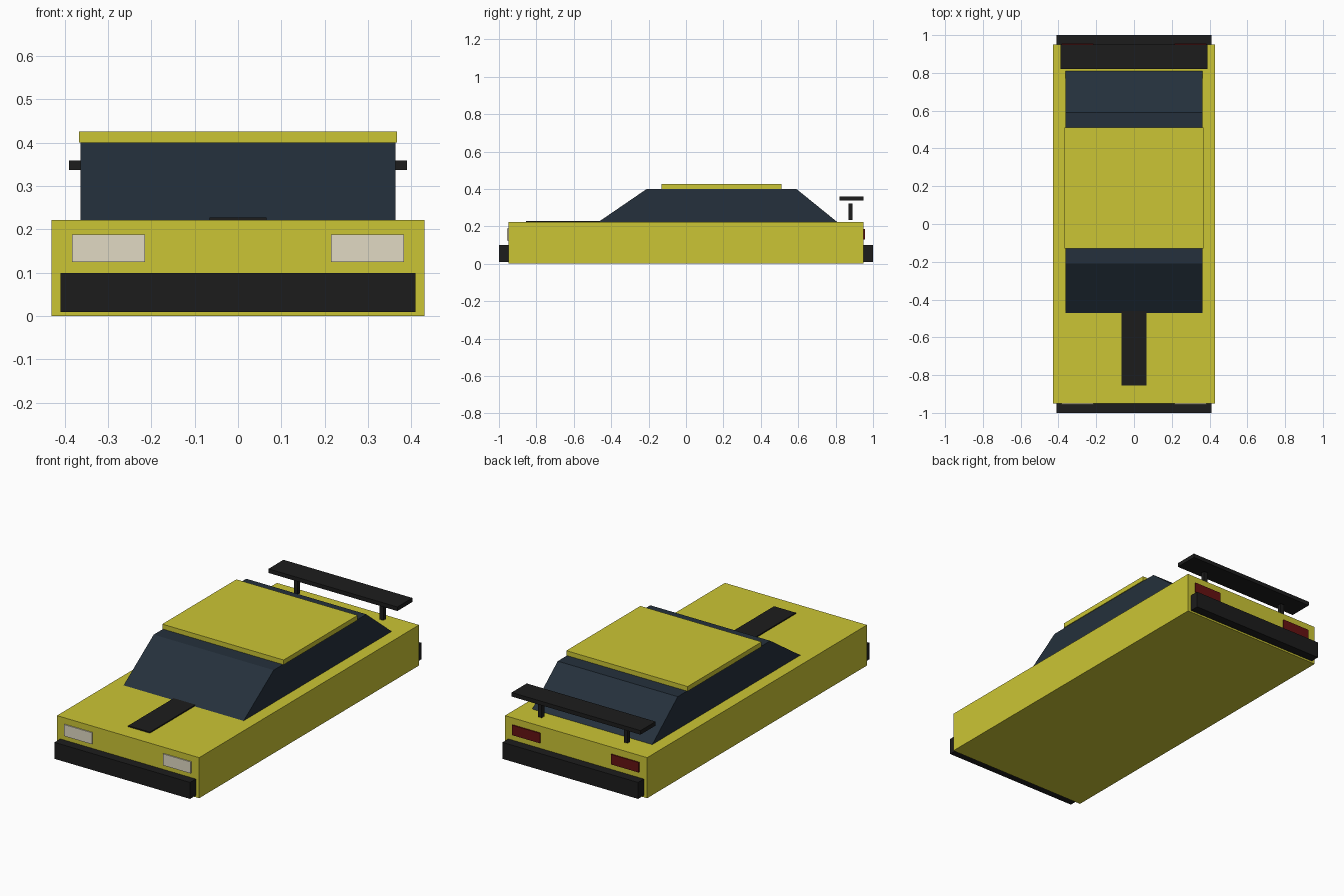
import bpy

if "Cube" in bpy.data.objects:
    bpy.data.objects.remove(bpy.data.objects["Cube"])

def material(name, rgb):
    m = bpy.data.materials.new(name)
    m.diffuse_color = (*rgb, 1)
    m.use_nodes = True
    m.node_tree.nodes["Principled BSDF"].inputs["Base Color"].default_value = m.diffuse_color
    return m

YELLOW = material("yellow paint", (0.60, 0.56, 0.035))
BLACK = material("black trim", (0.012, 0.012, 0.012))
GLASS = material("dark glass", (0.018, 0.030, 0.045))
LAMP = material("headlight lens", (0.75, 0.70, 0.55))
RED = material("tail light lens", (0.13, 0.006, 0.006))

def mesh_object(name, verts, faces, mat):
    me = bpy.data.meshes.new(name)
    me.from_pydata(verts, [], faces)
    me.materials.append(mat)
    ob = bpy.data.objects.new(name, me)
    bpy.context.collection.objects.link(ob)
    return ob

def extrude_profile(name, profile, x0, x1, mat):
    """Closed solid from a (y, z) profile, counter-clockwise seen from +x."""
    n = len(profile)
    verts = [(x, y, z) for x in (x0, x1) for y, z in profile]
    faces = [tuple(reversed(range(n))), tuple(range(n, 2 * n))]
    faces += [(i, (i + 1) % n, n + (i + 1) % n, n + i) for i in range(n)]
    return mesh_object(name, verts, faces, mat)

def box(name, x, y, z, mat):
    profile = [(y[0], z[0]), (y[1], z[0]), (y[1], z[1]), (y[0], z[1])]
    return extrude_profile(name, profile, x[0], x[1], mat)

# Body, cabin and roof
box("body", (-0.43, 0.43), (-0.95, 0.95), (0, 0.222), YELLOW)
extrude_profile("cabin_glass", [(-0.47, 0.222), (0.81, 0.222), (0.59, 0.40), (-0.21, 0.40)],
                -0.363, 0.363, GLASS)
box("roof", (-0.367, 0.367), (-0.13, 0.51), (0.40, 0.426), YELLOW)

# Hood stripe
box("hood_stripe", (-0.066, 0.066), (-0.855, -0.46), (0.218, 0.228), BLACK)

# Bumpers
box("front_bumper", (-0.41, 0.41), (-1.0, -0.95), (0.01, 0.10), BLACK)
box("rear_bumper", (-0.41, 0.41), (0.95, 1.0), (0.01, 0.10), BLACK)

# Lights and wing posts on both sides
for side, s in (("left", -1), ("right", 1)):
    lamp_x = sorted((s * 0.215, s * 0.383))
    post_x = sorted((s * 0.249, s * 0.271))
    box(f"{side}_headlight", lamp_x, (-0.956, -0.945), (0.125, 0.188), LAMP)
    box(f"{side}_tail_light", lamp_x, (0.945, 0.956), (0.13, 0.185), RED)
    box(f"{side}_wing_post", post_x, (0.869, 0.891), (0.235, 0.323), BLACK)

# Rear wing
box("rear_wing", (-0.39, 0.39), (0.82, 0.95), (0.337, 0.359), BLACK)
